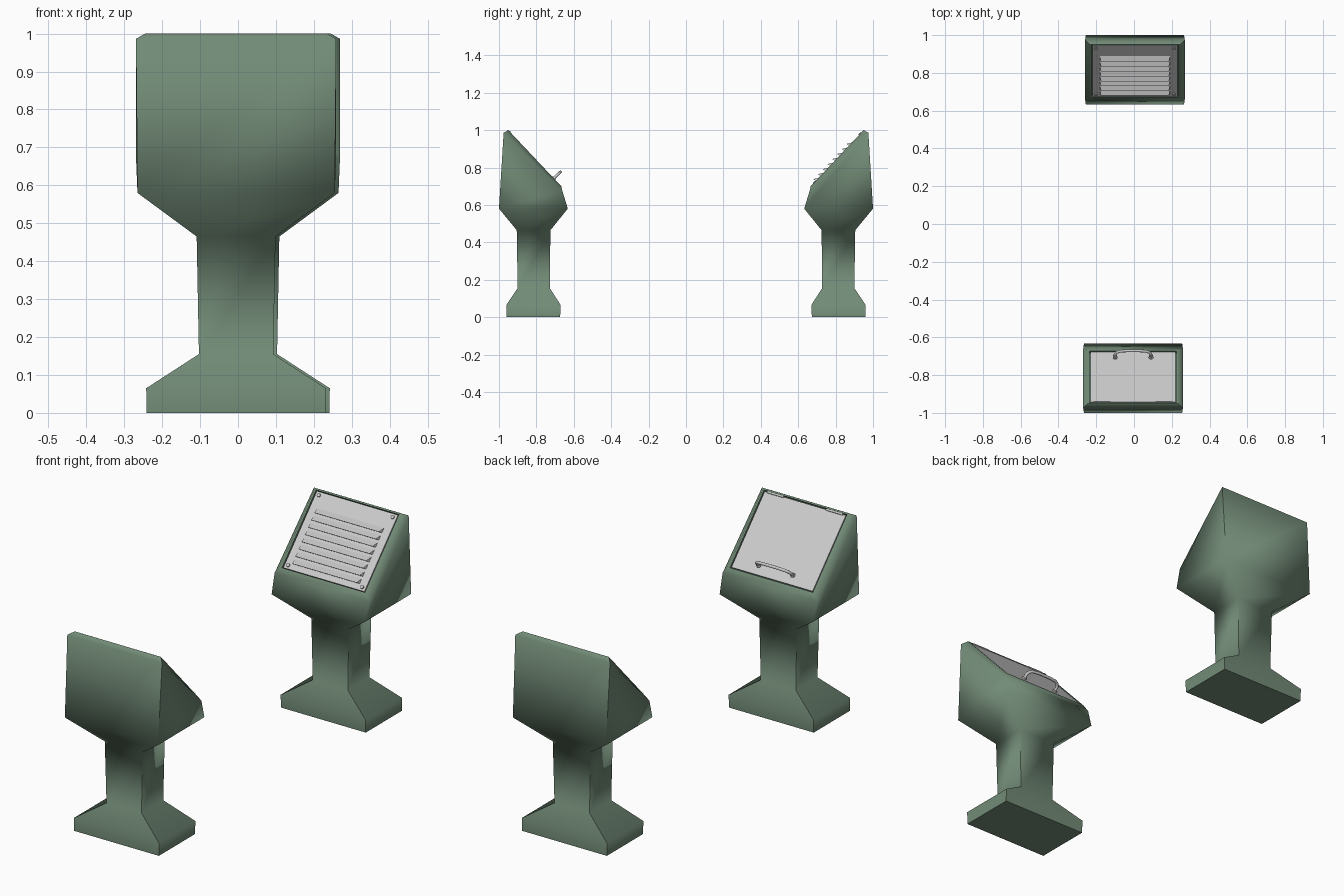
import bpy, bmesh, math
from mathutils import Matrix, Vector

if "Cube" in bpy.data.objects:
    bpy.data.objects.remove(bpy.data.objects["Cube"])

green = bpy.data.materials.new("painted_green")
green.diffuse_color = (0.17, 0.26, 0.185, 1)
green.use_nodes = True
green.node_tree.nodes["Principled BSDF"].inputs["Base Color"].default_value = green.diffuse_color

CX = -0.005                      # pedestal centre line
TURN = Matrix.Rotation(math.pi, 4, 'Z')

# frame of the sloped face: x across, y up the slope, z outward
lo, hi = Vector((CX, -0.667, 0.70)), Vector((CX, -0.95, 1.0))
U = (hi - lo).normalized()
N = Vector((-1, 0, 0)).cross(U)
HALF = (hi - lo).length / 2
SLOPE = Matrix.Translation((lo + hi) / 2) @ Matrix((
    (-1, U.x, N.x, 0), (0, U.y, N.y, 0), (0, U.z, N.z, 0), (0, 0, 0, 1)))


def finish(name, bm, matrix, mat=None, angle=60):
    bmesh.ops.recalc_face_normals(bm, faces=bm.faces)
    me = bpy.data.meshes.new(name)
    bm.to_mesh(me)
    bm.free()
    ob = bpy.data.objects.new(name, me)
    bpy.context.collection.objects.link(ob)
    ob.matrix_world = matrix
    if mat:
        me.materials.append(mat)
    bpy.ops.object.select_all(action='DESELECT')
    ob.select_set(True)
    bpy.context.view_layer.objects.active = ob
    bpy.ops.object.shade_smooth_by_angle(angle=math.radians(angle))
    return ob


def pedestal(name, matrix):
    # rings: half width, back y, back z, front y, front z
    rings = [(0.236, -0.960, 0, -0.673, 0), (0.237, -0.961, 0.065, -0.670, 0.065),
             (0.098, -0.900, 0.155, -0.728, 0.155), (0.104, -0.905, 0.465, -0.725, 0.465),
             (0.260, -1.000, 0.58, -0.632, 0.58), (0.264, -0.975, 0.986, -0.661, 0.675)]
    rings = [[Vector((CX + s * h, y, z)) for s, y, z in
              ((-1, y0, z0), (1, y0, z0), (1, y1, z1), (-1, y1, z1))]
             for h, y0, z0, y1, z1 in rings]
    # raised rim, then the recess the panel sits in
    for h, v, n in ((0.240, HALF, 0), (0.231, HALF - 0.008, 0), (0.231, HALF - 0.008, -0.014)):
        rings.append([SLOPE @ Vector((a * h, b * v, n)) for a, b in
                      ((1, 1), (-1, 1), (-1, -1), (1, -1))])
    bm = bmesh.new()
    rows = [[bm.verts.new(p) for p in r] for r in rings]
    for a, b in zip(rows, rows[1:]):
        for i in range(4):
            j = (i + 1) % 4
            bm.faces.new((a[i], a[j], b[j], b[i]))
    bm.faces.new(rows[0])
    bm.faces.new(rows[-1])
    finish(name, bm, matrix, green)


def box(bm, centre, size):
    bmesh.ops.create_cube(bm, size=1, matrix=Matrix.Translation(centre) @ Matrix.Diagonal((*size, 1)))


def rod(bm, centre, radius, depth, rot=Matrix()):
    bmesh.ops.create_cone(bm, cap_ends=True, segments=12, radius1=radius, radius2=radius,
                          depth=depth, matrix=Matrix.Translation(centre) @ rot)


front, back = SLOPE, TURN @ SLOPE
pedestal("door_pedestal", Matrix())
pedestal("vent_pedestal", TURN)

# hinged door
bm = bmesh.new()
box(bm, (0, 0, -0.008), (0.452, 2 * HALF - 0.026, 0.012))
finish("door", bm, front, angle=30)

# hinges along the top edge of the door
bm = bmesh.new()
for s in (-1, 1):
    rod(bm, (s * 0.165, HALF - 0.013, -0.001), 0.005, 0.09, Matrix.Rotation(math.pi / 2, 4, 'Y'))
finish("door_hinges", bm, front, angle=30)

# bowed door handle
cu = bpy.data.curves.new("handle_path", 'CURVE')
cu.dimensions = '3D'
cu.bevel_depth = 0.0075
cu.bevel_resolution = 2
cu.use_fill_caps = True
sp = cu.splines.new('POLY')
path = [(0.095, -0.004), (0.095, 0.022), (0.088, 0.036), (0.072, 0.045), (0.035, 0.049)]
path += [(-x, n) for x, n in reversed(path)]
sp.points.add(len(path) - 1)
for p, (x, n) in zip(sp.points, path):
    p.co = (x, -0.148, n, 1)
tmp = bpy.data.objects.new("handle_path", cu)
bpy.context.collection.objects.link(tmp)
bm = bmesh.new()
bm.from_mesh(tmp.to_mesh())
tmp.to_mesh_clear()
bpy.data.objects.remove(tmp)
for s in (-1, 1):
    rod(bm, (s * 0.095, -0.148, 0), 0.012, 0.008)
finish("door_handle", bm, front, angle=50)

# vent plate
bm = bmesh.new()
box(bm, (0, 0, -0.008), (0.452, 2 * HALF - 0.022, 0.012))
finish("vent_plate", bm, back, angle=30)

# louvres: wedges with the raised lip facing down the slope
bm = bmesh.new()
for i in range(8):
    t = 0.119 - i * 0.037
    pts = [(sx * h, y, n) for sx in (-1, 1)
           for h, y, n in ((0.186, t, -0.003), (0.186, t - 0.026, -0.003), (0.180, t - 0.030, 0.017))]
    v = [bm.verts.new(p) for p in pts]
    for f in ((0, 1, 2), (3, 5, 4), (0, 3, 4, 1), (1, 4, 5, 2), (2, 5, 3, 0)):
        bm.faces.new([v[k] for k in f])
finish("vent_louvres", bm, back, angle=30)

# corner screws
bm = bmesh.new()
for sx in (-1, 1):
    for sy in (-1, 1):
        rod(bm, (sx * 0.206, sy * 0.178, 0), 0.009, 0.008)
finish("vent_screws", bm, back, angle=30)
